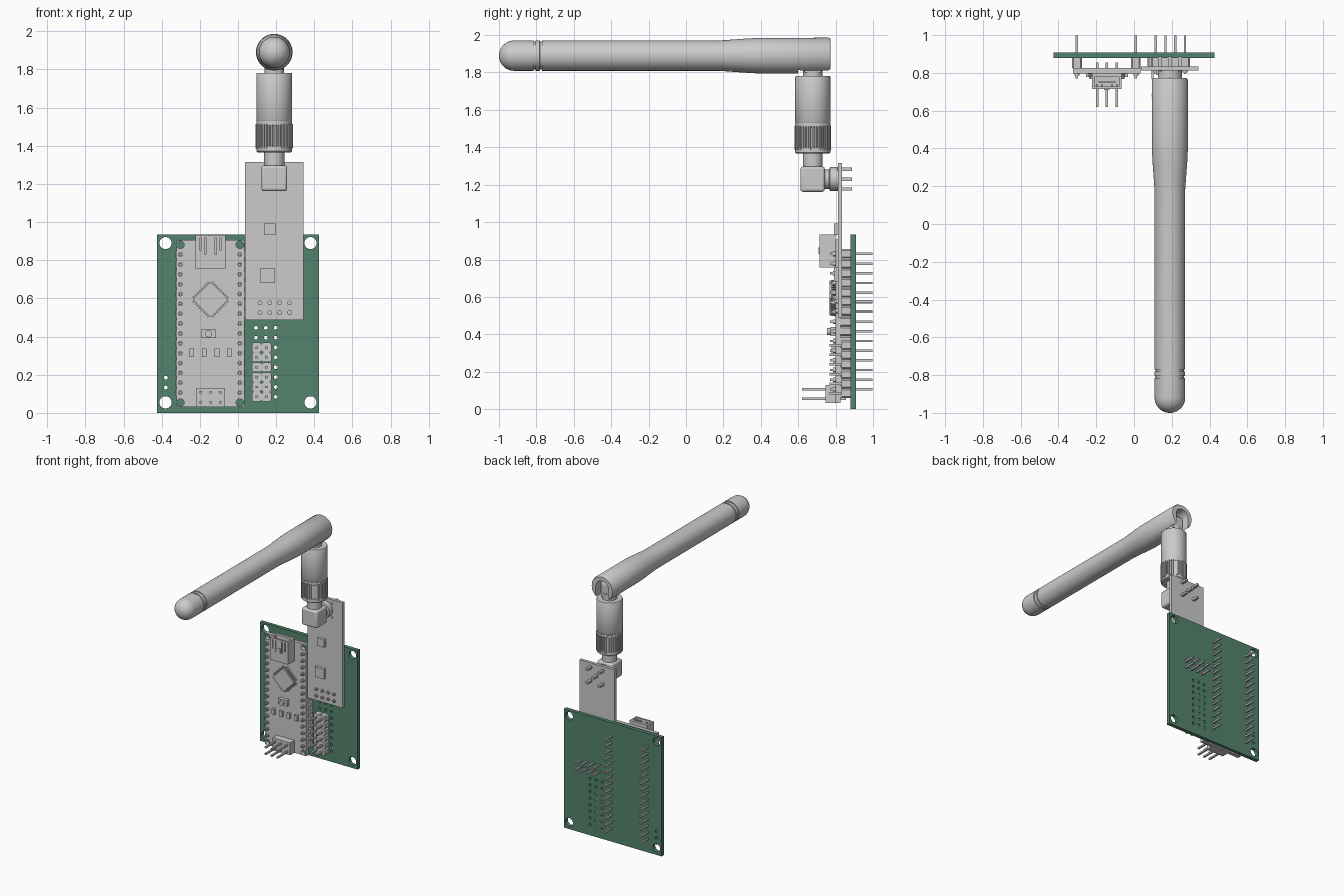
import bpy, bmesh, math
from mathutils import Matrix, Vector

if "Cube" in bpy.data.objects:
    bpy.data.objects.remove(bpy.data.objects["Cube"])

green = bpy.data.materials.new("board_green")
green.diffuse_color = (0.087, 0.23, 0.153, 1)
green.use_nodes = True
green.node_tree.nodes["Principled BSDF"].inputs["Base Color"].default_value = green.diffuse_color
P = 0.0517                      # pin pitch
AX = 0.19                       # antenna centre line


class Part:
    """Collects primitives into one mesh object."""
    def __init__(self):
        self.bm = bmesh.new()

    def box(self, x0, x1, y0, y1, z0, z1, rot=None):
        c = Vector(((x0 + x1) / 2, (y0 + y1) / 2, (z0 + z1) / 2))
        m = Matrix.Diagonal((abs(x1 - x0), abs(y1 - y0), abs(z1 - z0), 1))
        bmesh.ops.create_cube(self.bm, size=1, matrix=(rot or Matrix()) @ Matrix.Translation(c) @ m)
        return self

    def cyl(self, c, r, length, axis='Y', n=16):
        rot = {'X': Matrix.Rotation(math.pi / 2, 4, 'Y'),
               'Y': Matrix.Rotation(-math.pi / 2, 4, 'X'), 'Z': Matrix()}[axis]
        bmesh.ops.create_cone(self.bm, cap_ends=True, segments=n, radius1=r, radius2=r, depth=length,
                              matrix=Matrix.Translation(c) @ rot)
        return self

    def loft(self, rings):
        """Closed solid through rings of points."""
        rings = [[self.bm.verts.new(p) for p in ring] for ring in rings]
        for a, b in zip(rings, rings[1:]):
            for i in range(len(a)):
                j = (i + 1) % len(a)
                self.bm.faces.new((a[i], a[j], b[j], b[i]))
        self.bm.faces.new(rings[0][::-1])
        self.bm.faces.new(rings[-1])
        return self

    def prism(self, xz, y0, y1):
        return self.loft([[(x, y, z) for x, z in xz] for y in (y0, y1)])

    def lathe(self, profile, base, axis='Z', n=48):
        """Closed solid from (radius, position) pairs along an axis."""
        rings = []
        for r, t in profile:
            uv = [(r * math.cos(2 * math.pi * i / n), r * math.sin(2 * math.pi * i / n)) for i in range(n)]
            rings.append([Vector(base) + Vector((u, v, t) if axis == 'Z' else (u, t, v)) for u, v in uv])
        return self.loft(rings)

    def done(self, name, mat=None, smooth=False, cut=None, bevel=0):
        bmesh.ops.recalc_face_normals(self.bm, faces=self.bm.faces)
        me = bpy.data.meshes.new(name)
        self.bm.to_mesh(me)
        self.bm.free()
        if mat:
            me.materials.append(mat)
        cutter = cut.done(name + "_cutter") if cut else None
        ob = bpy.data.objects.new(name, me)
        bpy.context.collection.objects.link(ob)
        bpy.ops.object.select_all(action='DESELECT')
        ob.select_set(True)
        bpy.context.view_layer.objects.active = ob
        if cutter:
            cutter.hide_render = True
            whole = me.copy()
            for solver in ('EXACT', 'MANIFOLD', 'FLOAT'):
                m = ob.modifiers.new("cut", 'BOOLEAN')
                m.operation, m.object, m.solver = 'DIFFERENCE', cutter, solver
                bpy.ops.object.modifier_apply(modifier=m.name)
                if len(ob.data.polygons) not in (0, len(whole.polygons)):
                    break
                ob.data = whole.copy()
            bpy.data.objects.remove(cutter)
        if bevel:
            m = ob.modifiers.new("bevel", 'BEVEL')
            m.width, m.segments = bevel, 3
        if smooth:
            bpy.ops.object.shade_smooth_by_angle(angle=math.radians(35))
        return ob


def pins(name, xs, zs, y0, y1, pad=None, t=0.0065):
    """Grid of square pins, with round solder pads from pad[0] to pad[1]."""
    p = Part()
    for x in xs:
        for z in zs:
            p.box(x - t, x + t, y0, y1, z - t, z + t)
            if pad:
                p.cyl((x, sum(pad) / 2, z), 0.0125, pad[1] - pad[0], n=12)
    p.done(name)


def header(name, xs, zs, y0, y1):
    """Plastic strip of chamfered cells, one per pin."""
    p, w, h, c = Part(), 0.0255, P / 2 - 0.0005, 0.008
    for x in xs:
        for z in zs:
            p.prism([(x - w, z - h + c), (x - w + c, z - h), (x + w - c, z - h), (x + w, z - h + c),
                     (x + w, z + h - c), (x + w - c, z + h), (x - w + c, z + h), (x - w, z + h - c)], y0, y1)
    p.done(name)


# Green carrier board with mounting and pin holes
holes = Part()
for x in (-0.38, 0.38):
    for z in (0.055, 0.89):
        holes.cyl((x, 0.895, z), 0.032, 0.1, n=32)
for x in (0.094, 0.146, 0.198):
    for i in range(8):
        holes.cyl((x, 0.895, 0.084 + i * P), 0.010, 0.1)
for z in (0.133, 0.185):
    holes.cyl((-0.378, 0.895, z), 0.010, 0.1)
Part().box(-0.425, 0.425, 0.88, 0.909, 0, 0.935).done("carrier_board", green, cut=holes)

# Controller board with corner holes
holes = Part()
for x in (-0.302, 0.010):
    for z in (0.054, 0.881):
        holes.cyl((x, 0.81, z), 0.020, 0.1, n=24)
Part().box(-0.322, 0.035, 0.798, 0.826, 0.032, 0.907).done("controller_board", cut=holes)

# Controller pin rows with solder pads and plastic strips
rows = [0.106 + i * P for i in range(15)]
pins("controller_pins", (-0.302, 0.010), rows, 0.77, 0.997, (0.787, 0.80))
header("controller_pin_strips", (-0.302, 0.010), rows, 0.826, 0.88)

# USB socket: shell with open top, front slits, tongue inside
CX = -0.144
cav = Part().box(CX - 0.064, CX + 0.064, 0.727, 0.777, 0.79, 1.0)
for s in (-1, 1):
    cav.box(CX + s * 0.024, CX + s * 0.031, 0.70, 0.74, 0.83, 0.92)
    cav.box(CX + s * 0.050, CX + s * 0.056, 0.70, 0.74, 0.85, 0.92)
Part().box(CX - 0.078, CX + 0.078, 0.714, 0.799, 0.757, 0.933).done("usb_shell", cut=cav)
Part().box(CX - 0.045, CX + 0.045, 0.748, 0.758, 0.78, 0.915).done("usb_tongue")
Part().box(CX - 0.014, CX + 0.014, 0.709, 0.716, 0.83, 0.865).done("usb_latch")

# Processor turned 45 degrees with leads on four sides
chip_at = Matrix.Translation((CX, 0, 0.595))
chip = Part().box(-0.066, 0.066, 0.768, 0.794, -0.066, 0.066, chip_at @ Matrix.Rotation(math.pi / 4, 4, 'Y'))
for k in range(4):
    r = chip_at @ Matrix.Rotation(math.pi / 4 + k * math.pi / 2, 4, 'Y')
    for i in range(8):
        u = (i - 3.5) * 0.0155
        chip.box(u - 0.004, u + 0.004, 0.778, 0.784, 0.06, 0.075, r)
        chip.box(u - 0.004, u + 0.004, 0.778, 0.799, 0.071, 0.077, r)
        chip.box(u - 0.004, u + 0.004, 0.794, 0.799, 0.073, 0.084, r)
chip.done("processor")

# Reset button and indicator lights
Part().box(-0.194, -0.116, 0.772, 0.8, 0.392, 0.438).cyl((-0.155, 0.766, 0.415), 0.019, 0.024).done("reset_button")
leds = Part()
for x in (-0.243, -0.176, -0.110, -0.045):
    leds.box(x - 0.012, x + 0.012, 0.779, 0.8, 0.293, 0.337)
leds.done("indicator_lights")

# Programming header, 3 x 2
Part().box(-0.220, -0.068, 0.745, 0.799, 0.032, 0.130).done("programming_header")
pins("programming_pins", [CX + i * P for i in (-1, 0, 1)], (0.055, 0.107), 0.62, 0.855)

# Expansion header on the carrier board, 2 x 6
ez = [0.084 + i * P for i in range(6)]
header("expansion_header", (0.098, 0.149), ez, 0.832, 0.88)
pins("expansion_pins", (0.098, 0.149), ez, 0.768, 0.905)

# Radio board with chips, pins and spacer
Part().box(0.037, 0.342, 0.812, 0.835, 0.487, 1.315).done("radio_board")
Part().box(0.138, 0.196, 0.790, 0.813, 0.932, 0.992).done("radio_chip_small")
Part().box(0.117, 0.194, 0.790, 0.813, 0.682, 0.760).done("radio_chip_large")
rx, rz = [0.115 + i * P for i in range(4)], (0.525, 0.577)
pins("radio_pins", rx, rz, 0.795, 0.997, (0.802, 0.814))
header("radio_pin_spacer", rx, rz, 0.835, 0.88)

# Right-angle coaxial connector and its five legs
AY = 0.678
Part().box(0.123, 0.258, 0.612, 0.742, 1.162, 1.297).done("connector_block", smooth=True, bevel=0.014)
Part().lathe([(0.052, 0.735), (0.052, 0.765), (0.064, 0.77), (0.064, 0.813)], (AX, 0, 1.23), 'Y').done("connector_collar", smooth=True)
legs = Part()
for dx, dz in ((-1, -1), (-1, 1), (1, -1), (1, 1), (0, 0)):
    x, z = AX + dx * 0.053, 1.23 + dz * 0.053
    legs.box(x - 0.01, x + 0.01, 0.81, 0.888, z - 0.009, z + 0.009)
legs.done("connector_legs")
Part().cyl((AX, AY, 1.335), 0.053, 0.11, 'Z', 32).done("connector_neck", smooth=True)

# Knurled nut
nut = Part().lathe([(0.088, 1.366), (0.094, 1.372), (0.094, 1.395), (0.089, 1.40), (0.089, 1.505),
                    (0.094, 1.51), (0.094, 1.53)], (AX, AY, 0))
for i in range(40):
    nut.box(-0.0042, 0.0042, 0.08, 0.097, 1.385, 1.515,
            Matrix.Translation((AX, AY, 0)) @ Matrix.Rotation(i * math.pi / 20, 4, 'Z'))
nut.done("knurled_nut", smooth=True)

# Antenna base sleeve and swivel hinge
Part().lathe([(0.090, 1.528), (0.094, 1.535), (0.094, 1.777), (0.091, 1.782)], (AX, AY, 0)).done("antenna_sleeve", smooth=True)
Part().cyl((AX, AY, 1.80), 0.052, 0.06, 'Z', 32).done("hinge_neck", smooth=True)
hinge = Part().box(AX - 0.045, AX + 0.045, AY - 0.045, AY + 0.045, 1.80, 1.885)
hinge.cyl((AX, AY, 1.885), 0.045, 0.09, 'X', 32).done("hinge_tab", smooth=True)
Part().cyl((AX, AY, 1.885), 0.012, 0.186, 'X', 16).done("hinge_pin", smooth=True)

# Antenna rod: round tip, two grooves, thick end with an arched slot for the hinge
R = 0.081
prof = [(0.002, -1.0)] + [(R * math.sin(a), -0.919 - R * math.cos(a))
                          for a in [math.pi / 2 * k / 10 for k in range(1, 11)]]
for g in (-0.816, -0.782):
    prof += [(R, g), (R - 0.006, g + 0.001), (R - 0.006, g + 0.011), (R, g + 0.012)]
prof += [(R, 0.18), (0.084, 0.22), (0.092, 0.33), (0.095, 0.39), (0.096, 0.762), (0.090, 0.772)]
arch = [(AX - 0.055, 1.70), (AX + 0.055, 1.70)]
arch += [(AX + 0.055 * math.cos(math.pi * k / 15), 1.893 + 0.055 * math.sin(math.pi * k / 15)) for k in range(16)]
Part().lathe(prof, (AX, 0, 1.89), 'Y').done("antenna_rod", smooth=True, cut=Part().prism(arch, 0.60, 0.90))
